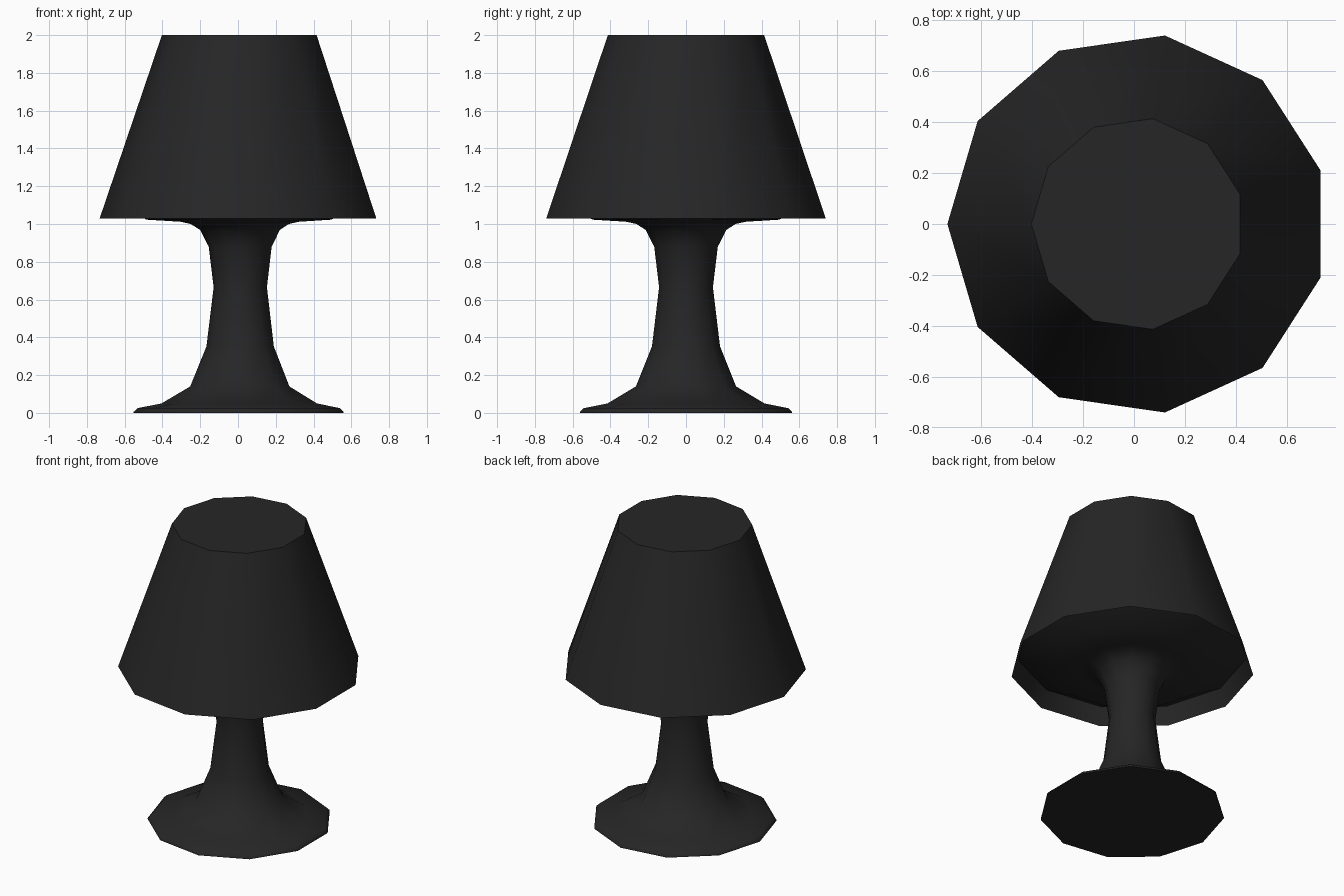
import bpy, bmesh, math

if "Cube" in bpy.data.objects:
    bpy.data.objects.remove(bpy.data.objects["Cube"])

SIDES = 11
CENTRE_X = 0.015  # odd-sided outline: offset so its bounds are centred

black = bpy.data.materials.new("lamp_black")
black.diffuse_color = (0.019, 0.019, 0.019, 1)
black.use_nodes = True
black.node_tree.nodes["Principled BSDF"].inputs["Base Color"].default_value = black.diffuse_color


def lathe(name, profile, cap_start=False, cap_end=False):
    """Revolve (radius, z) points, listed so faces point outward going up."""
    bm = bmesh.new()
    rings = []
    for r, z in profile:
        ring = []
        for k in range(SIDES):
            a = math.pi + k * math.tau / SIDES
            ring.append(bm.verts.new((CENTRE_X + r * math.cos(a), r * math.sin(a), z)))
        rings.append(ring)
    for lo, hi in zip(rings, rings[1:]):
        for k in range(SIDES):
            n = (k + 1) % SIDES
            bm.faces.new((lo[k], lo[n], hi[n], hi[k]))
    if cap_start:
        bm.faces.new(rings[0][::-1])
    if cap_end:
        bm.faces.new(rings[-1])
    mesh = bpy.data.meshes.new(name)
    bm.to_mesh(mesh)
    bm.free()
    mesh.materials.append(black)
    ob = bpy.data.objects.new(name, mesh)
    bpy.context.collection.objects.link(ob)
    bpy.ops.object.select_all(action='DESELECT')
    ob.select_set(True)
    bpy.context.view_layer.objects.active = ob
    bpy.ops.object.shade_smooth_by_angle(angle=math.radians(50))
    return ob


# Foot, waisted stem and flared underside of the shade
lathe("stem_and_foot", [
    (0.567, 0.0), (0.567, 0.006), (0.547, 0.025), (0.42, 0.05), (0.268, 0.14),
    (0.182, 0.352), (0.144, 0.665), (0.17, 0.88), (0.215, 0.968),
    (0.265, 1.0), (0.32, 1.012), (0.5, 1.023), (0.705, 1.14),
], cap_start=True)

# Tapered shade with a closed top and a short inner lip
lathe("shade", [(0.705, 1.14), (0.748, 1.028), (0.418, 2.0)], cap_end=True)
